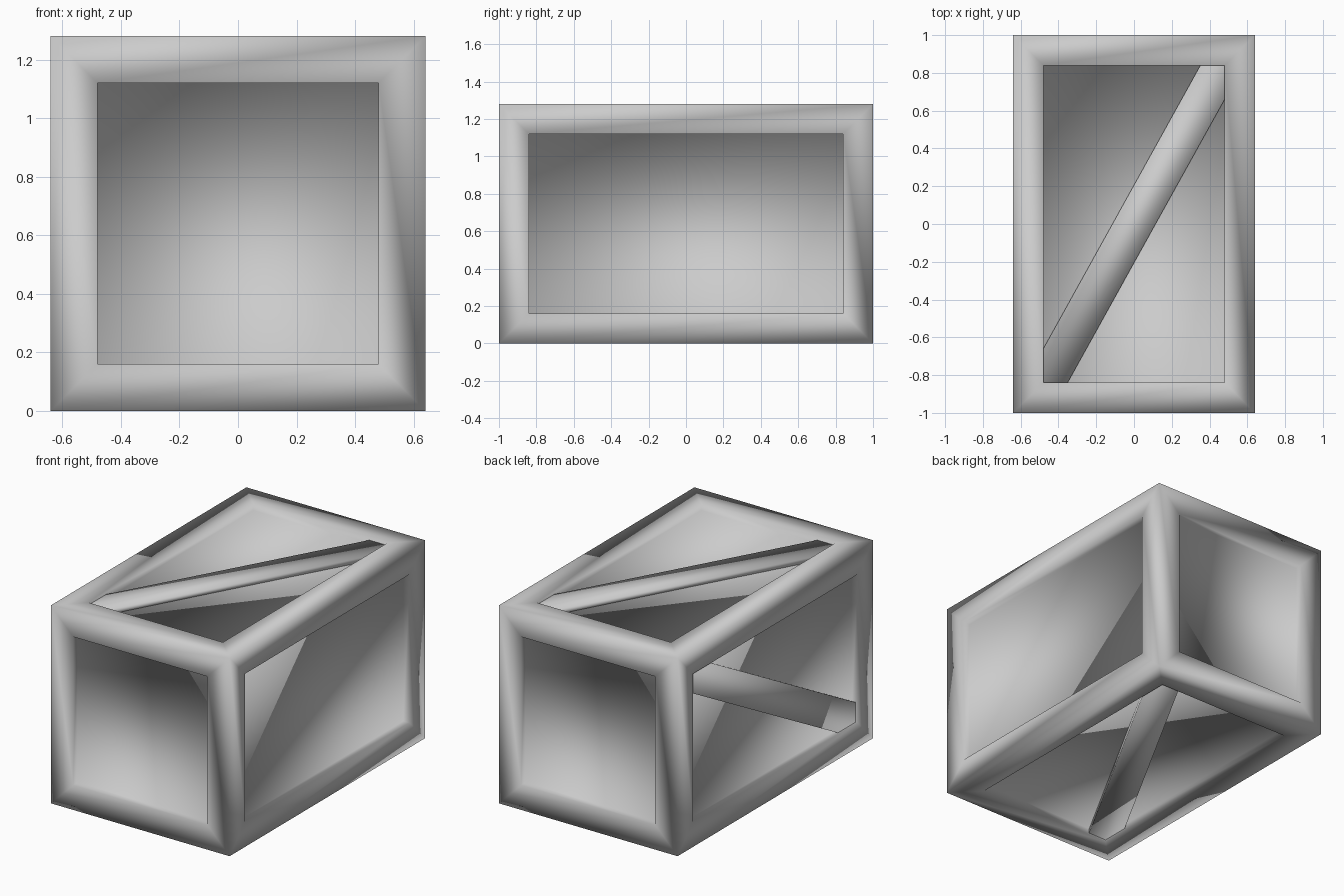
import bpy, bmesh
from math import radians
from mathutils import Matrix, Vector

if "Cube" in bpy.data.objects:
    bpy.data.objects.remove(bpy.data.objects["Cube"])

W, L, H = 1.28, 2.0, 1.28      # outer size
BEAM, DEPTH = 0.16, 0.045      # frame width and panel recess
BRACE_W, GAP = 0.20, 0.015     # brace width, brace distance below the frame face


def finish(name, bm):
    bmesh.ops.recalc_face_normals(bm, faces=bm.faces)
    for f in bm.faces:
        f.smooth = True
    me = bpy.data.meshes.new(name)
    bm.to_mesh(me)
    bm.free()
    ob = bpy.data.objects.new(name, me)
    bpy.context.collection.objects.link(ob)
    return ob


# crate body: every side inset to a frame with a recessed panel
bm = bmesh.new()
bmesh.ops.create_cube(bm, size=1)
bmesh.ops.scale(bm, vec=(W, L, H), verts=bm.verts)
bmesh.ops.translate(bm, vec=(0, 0, H / 2), verts=bm.verts)
sides = list(bm.faces)
bmesh.ops.inset_individual(bm, faces=sides, thickness=BEAM, use_even_offset=True)
for f in sides:
    n = f.normal.copy()
    new = bmesh.ops.extrude_discrete_faces(bm, faces=[f])["faces"][0]
    bmesh.ops.translate(bm, vec=-n * DEPTH, verts=new.verts)
finish("crate_body", bm)


# diagonal brace: long smooth box whose ends sink into the frame
def brace(name, location, rotation):
    bm = bmesh.new()
    bmesh.ops.create_cube(bm, size=1)
    thick = DEPTH - GAP + 0.005
    bmesh.ops.scale(bm, vec=(BRACE_W, 2.08, thick), verts=bm.verts)
    bm.transform(Matrix.Translation(Vector(location)) @ rotation)
    finish(name, bm)


mid = GAP + (DEPTH - GAP + 0.005) / 2
turn = Matrix.Rotation(radians(-29), 4, 'Z')
brace("top_brace", (0, 0, H - mid), turn)
brace("bottom_brace", (0, 0, mid), turn)
# left brace runs from the top at the back to the bottom at the front
brace("left_brace", (-W / 2 + mid, 0, H / 2),
      Matrix.Rotation(radians(29), 4, 'X') @ Matrix.Rotation(radians(90), 4, 'Y'))
